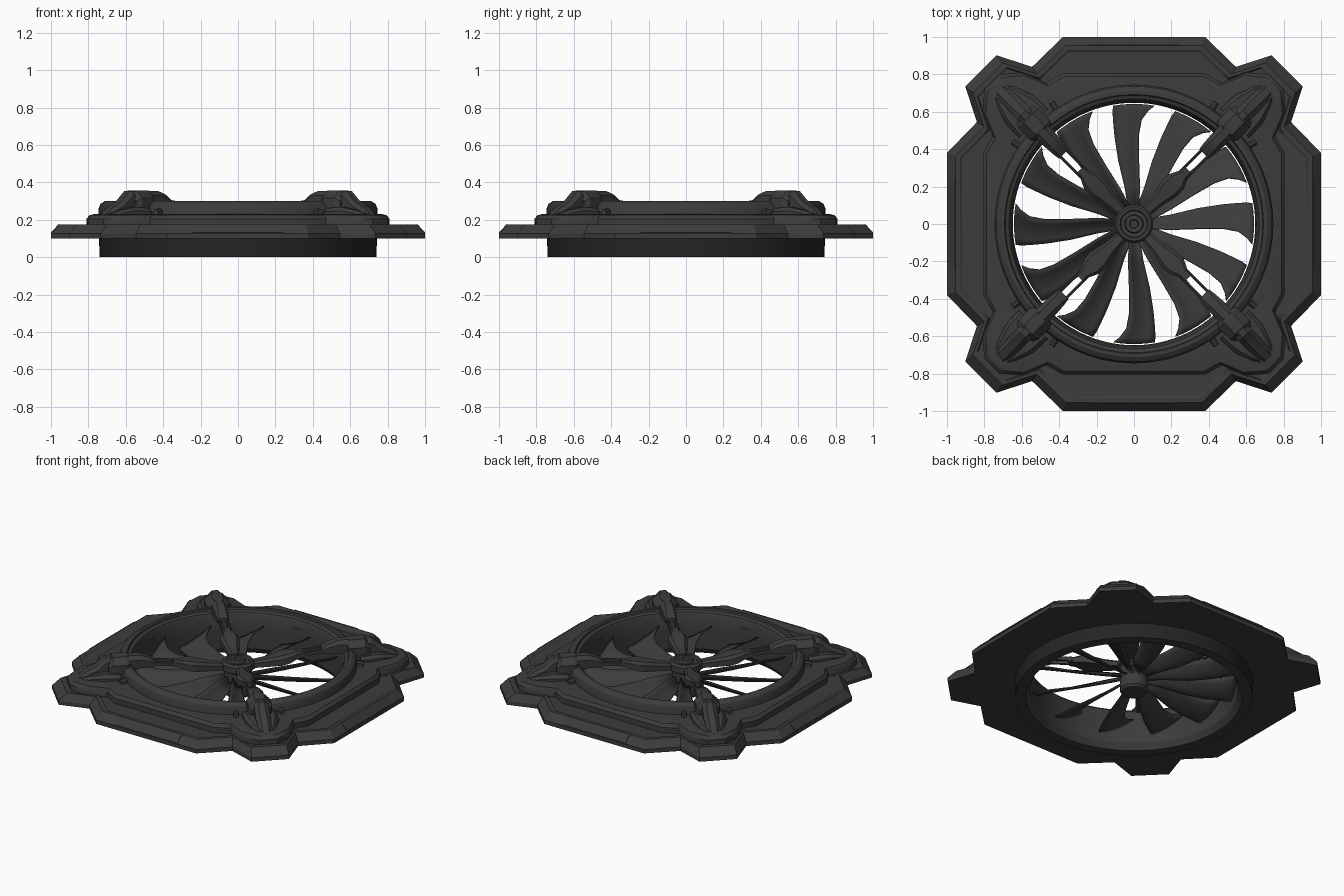
import bpy, bmesh
from math import sin, cos, pi, atan2, hypot

cube = bpy.data.objects.get("Cube")
if cube:
    bpy.data.objects.remove(cube)


def material(name, value):
    mat = bpy.data.materials.new(name)
    mat.use_nodes = True
    colour = (value, value, value, 1)
    mat.diffuse_color = colour
    bsdf = mat.node_tree.nodes["Principled BSDF"]
    bsdf.inputs["Base Color"].default_value = colour
    bsdf.inputs["Roughness"].default_value = 0.6
    return mat


metal = material("dark grey metal", 0.045)
shade = material("near black metal", 0.018)


def finish(name, bm, angle=30, spin=0.0, thickness=0.0, recalc=True):
    if recalc:
        bmesh.ops.recalc_face_normals(bm, faces=bm.faces)
    mesh = bpy.data.meshes.new(name)
    bm.to_mesh(mesh)
    bm.free()
    obj = bpy.data.objects.new(name, mesh)
    bpy.context.collection.objects.link(obj)
    mesh.materials.append(metal)
    obj.rotation_euler.z = spin
    if thickness:
        mod = obj.modifiers.new("thickness", "SOLIDIFY")
        mod.thickness = thickness
        mod.offset = 0
    bpy.ops.object.select_all(action="DESELECT")
    obj.select_set(True)
    bpy.context.view_layer.objects.active = obj
    bpy.ops.object.shade_smooth_by_angle(angle=angle * pi / 180)
    return obj


def loft(bm, loops, closed=False, caps=False):
    """Join equal-length rings of points with quads."""
    rings = [[bm.verts.new(p) for p in loop] for loop in loops]
    pairs = list(zip(rings, rings[1:]))
    if closed:
        pairs.append((rings[-1], rings[0]))
    for a, b in pairs:
        for i in range(len(a)):
            j = (i + 1) % len(a)
            bm.faces.new((a[i], a[j], b[j], b[i]))
    if caps:
        bm.faces.new(rings[0])
        bm.faces.new(rings[-1])


def revolve(name, profile, steps, closed):
    bm = bmesh.new()
    loops = [[(r * cos(2 * pi * i / steps), r * sin(2 * pi * i / steps), z)
              for i in range(steps)] for r, z in profile]
    loft(bm, loops, closed, not closed)
    return finish(name, bm)


def four_way(points):
    """Repeat one corner's outline around all four corners."""
    out = []
    for k in range(4):
        c, s = round(cos(k * pi / 2)), round(sin(k * pi / 2))
        out += [(x * c - y * s, x * s + y * c) for x, y in points]
    return out


def ring_plate(name, corner, levels, hole):
    """Plate with a cornered outline; levels are (scale, height) from bottom to top."""
    outline = four_way(corner)
    loops = [[(x * s, y * s, z) for x, y in outline] for s, z in levels]
    inner = [(hole * cos(atan2(y, x)), hole * sin(atan2(y, x))) for x, y in outline]
    loops.append([(x, y, levels[-1][1]) for x, y in inner])
    loops.append([(x, y, levels[0][1]) for x, y in inner])
    bm = bmesh.new()
    loft(bm, loops, closed=True)
    return finish(name, bm)


def bar(name, sections, spin, side=0.0, chamfer=0.3):
    """Chamfered bar running outward; sections are (r, half width, z low, z high)."""
    loops = []
    for r, w, lo, hi in sections:
        c = min(w, (hi - lo) / 2) * chamfer * 2
        half = [(w, lo), (w, hi - c), (w - c, hi)]
        ring = half + [(-a, b) for a, b in reversed(half)]
        loops.append([(r, side + a, b) for a, b in ring])
    bm = bmesh.new()
    loft(bm, loops, caps=True)
    return finish(name, bm, 25, spin)


# Mounting plate with four corner lugs
ring_plate("base_plate",
           [(1, .38), (.84, .545), (.902, .735), (.735, .902), (.545, .84), (.38, 1)],
           [(1, .10), (1, .127), (.955, .175), (.93, .175), (.92, .168)], .72)

# Stepped collar around the duct
ring_plate("collar",
           [(.805, .38), (.755, .47), (.81, .60), (.80, .72), (.72, .80), (.60, .81),
            (.47, .755), (.38, .805)],
           [(1, .15), (1, .205), (.98, .225), (.95, .23)], .72)

# Duct ring, with a darker lower wall
duct = revolve("duct_ring",
               [(.74, 0), (.743, .10), (.745, .262), (.735, .285), (.712, .30), (.692, .30),
                (.688, .288), (.668, .28), (.655, .25), (.648, .17), (.65, .04), (.675, 0)],
               96, True)
duct.data.materials.append(shade)
for face in duct.data.polygons:
    x, y, z = face.center
    if z < .1 and hypot(x, y) > .72:
        face.material_index = 1

# Hub
revolve("hub",
        [(.075, .03), (.088, .045), (.088, .2), (.102, .21), (.102, .25), (.09, .265),
         (.075, .265), (.07, .255), (.05, .255), (.045, .275), (.025, .275), (.02, .268)],
        48, False)

# Swept fan blades: (radius, leading edge, trailing edge, pitch)
blade = [(.07, -.025, .03, .9), (.2, -.03, .05, .8), (.35, -.025, .085, .65),
         (.48, -.025, .105, .55), (.56, -.04, .112, .5), (.61, -.075, .115, .5),
         (.642, -.11, .112, .5)]
for k in range(12):
    bm = bmesh.new()
    rows = []
    for r, lead, trail, pitch in blade:
        row = []
        for i in range(6):
            u = i / 5
            t = lead + (trail - lead) * u
            z = .15 - pitch * t - .06 * u * (1 - u)
            row.append(bm.verts.new((r * cos(t / r), r * sin(t / r), z)))
        rows.append(row)
    for a, b in zip(rows, rows[1:]):
        for i in range(5):
            bm.faces.new((a[i], b[i], b[i + 1], a[i + 1]))
    finish("fan_blade", bm, 40, k * pi / 6, .006, False)

# Four support arms on the diagonals
for k in range(4):
    spin = pi / 4 + k * pi / 2
    bar("arm_paddle", [(.08, .028, .21, .25), (.18, .038, .215, .265), (.27, .058, .225, .285),
                       (.32, .056, .235, .295), (.37, .032, .25, .295), (.41, .03, .26, .298)], spin)
    for side in (-.024, .024):
        bar("arm_rod", [(.37, .008, .262, .288), (.60, .008, .285, .312)], spin, side)
    bar("arm_beam", [(.53, .036, .275, .305), (.57, .042, .275, .335), (.63, .046, .275, .355),
                     (.84, .046, .24, .355), (.90, .046, .22, .30), (.97, .042, .2, .265),
                     (1.03, .034, .17, .22)], spin)
    bar("arm_clamp", [(.69, .06, .24, .345), (.71, .075, .22, .357), (.80, .075, .22, .357),
                      (.83, .06, .2, .335)], spin)
    bar("arm_foot", [(.76, .11, .2, .262), (.87, .105, .2, .268), (.95, .075, .2, .25),
                     (1.0, .06, .17, .235)], spin)
    # Collar clips either side of each arm
    for offset in (-.19, .19):
        bar("collar_clip", [(.735, .016, .21, .262), (.785, .016, .21, .255)], spin + offset)
    # Edge panel set on the sloping rim of each side
    bm = bmesh.new()
    section = [(1.0, .128), (.957, .174), (.961, .178), (1.003, .132)]
    loft(bm, [[(r - .003, y, z) for r, z in section] for y in (-.24, .24)], caps=True)
    finish("edge_panel", bm, 25, k * pi / 2)
